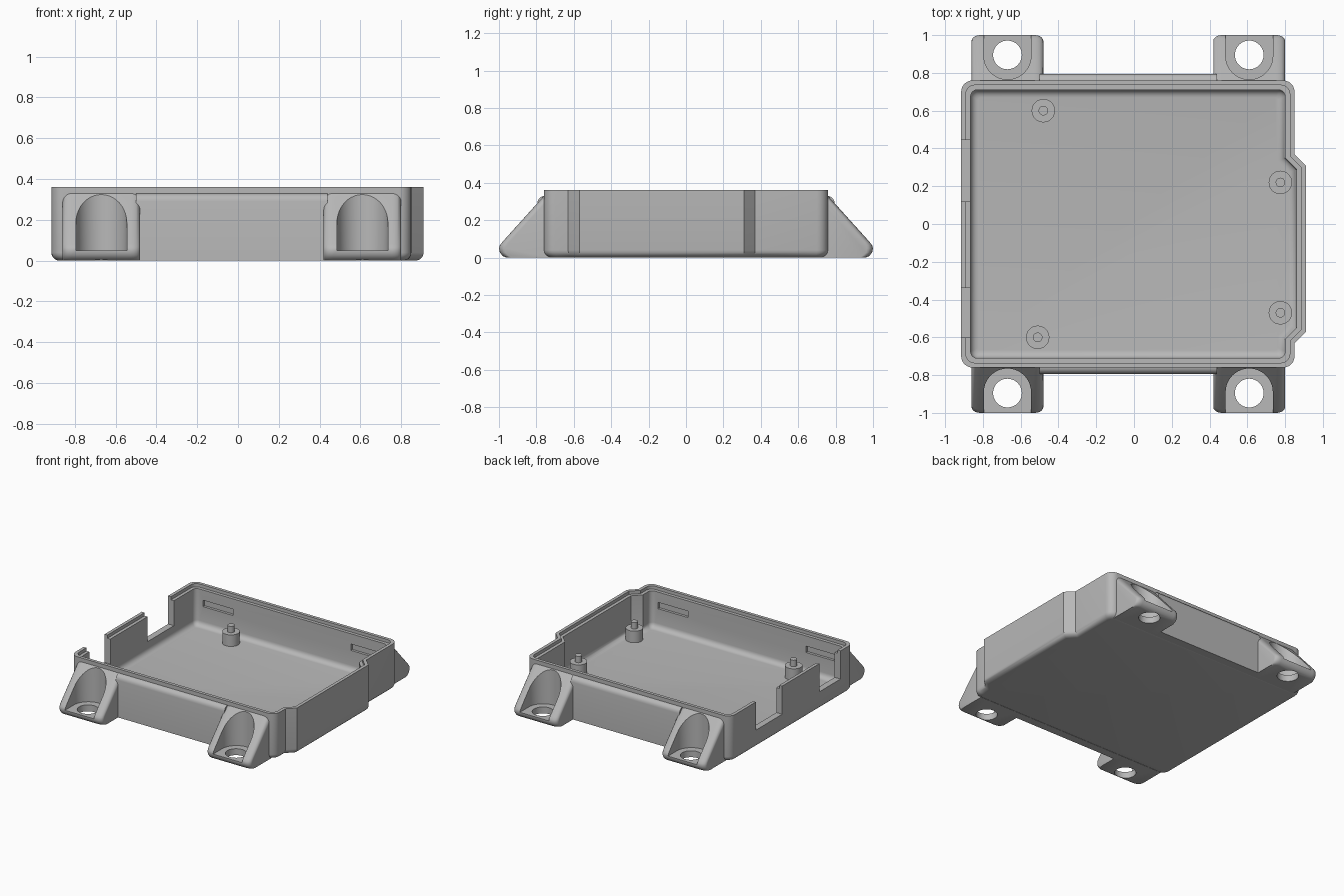
import bpy, bmesh, math
from math import sin, cos, pi

old = bpy.data.objects.get("Cube")
if old:
    bpy.data.objects.remove(old, do_unlink=True)

GREY = (0.48, 0.48, 0.48, 1)
mat = bpy.data.materials.new("plain grey plastic")
mat.use_nodes = True
mat.diffuse_color = GREY
mat.node_tree.nodes["Principled BSDF"].inputs["Base Color"].default_value = GREY


def loft(name, rings):
    """Skin a stack of equal-length rings and cap both ends."""
    bm = bmesh.new()
    rows = [[bm.verts.new(p) for p in ring] for ring in rings]
    for a, b in zip(rows, rows[1:]):
        for i in range(len(a)):
            j = (i + 1) % len(a)
            bm.faces.new((a[i], a[j], b[j], b[i]))
    bm.faces.new(rows[0])
    bm.faces.new(rows[-1])
    bmesh.ops.recalc_face_normals(bm, faces=bm.faces)
    mesh = bpy.data.meshes.new(name)
    bm.to_mesh(mesh)
    bm.free()
    mesh.materials.append(mat)
    obj = bpy.data.objects.new(name, mesh)
    bpy.context.collection.objects.link(obj)
    return obj


def prism(name, outline, z0, z1):
    return loft(name, [[(x, y, z) for x, y in outline] for z in (z0, z1)])


def block(name, x0, x1, y0, y1, z0, z1):
    return prism(name, [(x0, y0), (x1, y0), (x1, y1), (x0, y1)], z0, z1)


def circle(cx, cy, r, n=40):
    return [(cx + r * cos(2 * pi * i / n), cy + r * sin(2 * pi * i / n)) for i in range(n)]


def activate(obj):
    bpy.ops.object.select_all(action='DESELECT')
    obj.select_set(True)
    bpy.context.view_layer.objects.active = obj


def cut(obj, cutter):
    cutter.hide_render = True
    mod = obj.modifiers.new("cut", 'BOOLEAN')
    mod.operation, mod.solver, mod.object = 'DIFFERENCE', 'EXACT', cutter
    activate(obj)
    bpy.ops.object.modifier_apply(modifier=mod.name)
    bpy.data.objects.remove(cutter, do_unlink=True)


def smooth(obj):
    activate(obj)
    bpy.ops.object.shade_smooth_by_angle(angle=math.radians(32))


# Tray plan: rounded rectangle with a chamfered bulge on one side
LEFT, RIGHT, BULGE, HALF = -0.915, 0.85, 0.91, 0.76


def plan(d, z):
    r, k = max(0.06 - 0.5 * d, 0.015), 0.41 * d
    x0, x1, xb, y = LEFT + d, RIGHT - d, BULGE - d, HALF - d

    def corner(cx, cy, start):
        return [(cx + r * cos(start + i * pi / 12), cy + r * sin(start + i * pi / 12), z)
                for i in range(7)]

    return (corner(x0 + r, -y + r, pi) + corner(x1 - r, -y + r, 1.5 * pi)
            + [(x1, -0.63 + k, z), (xb, -0.57 + k, z), (xb, 0.31 - k, z), (x1, 0.37 - k, z)]
            + corner(x1 - r, y - r, 0) + corner(x0 + r, y - r, pi / 2))


# Tray: rounded base, stepped rim, filleted floor
TOP, WALL, FLOOR, R = 0.36, 0.05, 0.05, 0.04
arc = [i * pi / 10 for i in range(6)]
rings = [plan(R * (1 - sin(a)), R * (1 - cos(a))) for a in arc]
rings += [plan(0, TOP), plan(0.025, TOP), plan(0.025, TOP - 0.025), plan(WALL, TOP - 0.025)]
rings += [plan(WALL + R * (1 - cos(a)), FLOOR + R * (1 - sin(a))) for a in arc]
tray = loft("tray", rings)

# Connector openings in the side wall
for y0, y1 in ((-0.60, -0.34), (0.12, 0.445)):
    cut(tray, block("opening_cutter", -1.1, LEFT + 0.1, y0, y1, 0.14, 0.6))

# Clip slots inside the front and back walls
TAB_X = (-0.67, 0.61)
for cx in TAB_X:
    for s in (-1, 1):
        ya, yb = sorted((s * 0.68, s * 0.74))
        cut(tray, block("slot_cutter", cx - 0.13, cx + 0.13, ya, yb, 0.205, 0.255))
smooth(tray)


# Sloped mounting tabs with an arched pocket and a screw hole
def tab_profile(x, d, s):
    e = 0.7 * d
    pts = [(0.73, 0), (0.96 - e, 0), (0.98 - e, 0.008), (0.995 - e, 0.027), (1 - e, 0.05),
           (0.995 - e, 0.066), (0.983 - e, 0.082), (0.755, 0.335 - d), (0.73, 0.335 - d)]
    return [(x, s * y, z) for y, z in pts]


for side, s in (("front", -1), ("back", 1)):
    for hand, cx in zip(("right", "left"), TAB_X):
        w, b = 0.19, 0.045
        steps = [(-w + b * (1 - cos(a)), b * (1 - sin(a))) for a in arc]
        steps += [(-x, d) for x, d in reversed(steps)]
        tab = loft(f"{side}_{hand}_tab", [tab_profile(cx + x, d, s) for x, d in steps])
        pocket = [(cx + 0.125 * cos(i * pi / 20), s * (0.89 - 0.125 * sin(i * pi / 20)))
                  for i in range(21)]
        pocket += [(cx - 0.125, s * 1.1), (cx + 0.125, s * 1.1)]
        cut(tab, prism("pocket_cutter", pocket, 0.05, 0.6))
        cut(tab, prism("hole_cutter", circle(cx, s * 0.895, 0.076), -0.1, 0.2))
        smooth(tab)

    # Thickened wall between the tabs, rounded along its top
    section = [(0.73, 0), (0.795, 0)]
    section += [(0.755 + 0.04 * cos(a), 0.29 + 0.04 * sin(a)) for a in arc] + [(0.73, 0.33)]
    smooth(loft(f"{side}_wall_rib", [[(x, s * y, z) for y, z in section]
                                     for x in (-0.50, 0.44)]))

# Board posts with locating pins
for i, (x, y) in enumerate(((-0.48, 0.60), (0.775, 0.22), (0.775, -0.47), (-0.51, -0.60))):
    rings = [[(px, py, z) for px, py in circle(x, y, r, 28)]
             for r, z in ((0.062, 0.04), (0.062, 0.14), (0.025, 0.14), (0.025, 0.19))]
    smooth(loft(f"board_post_{i + 1}", rings))
